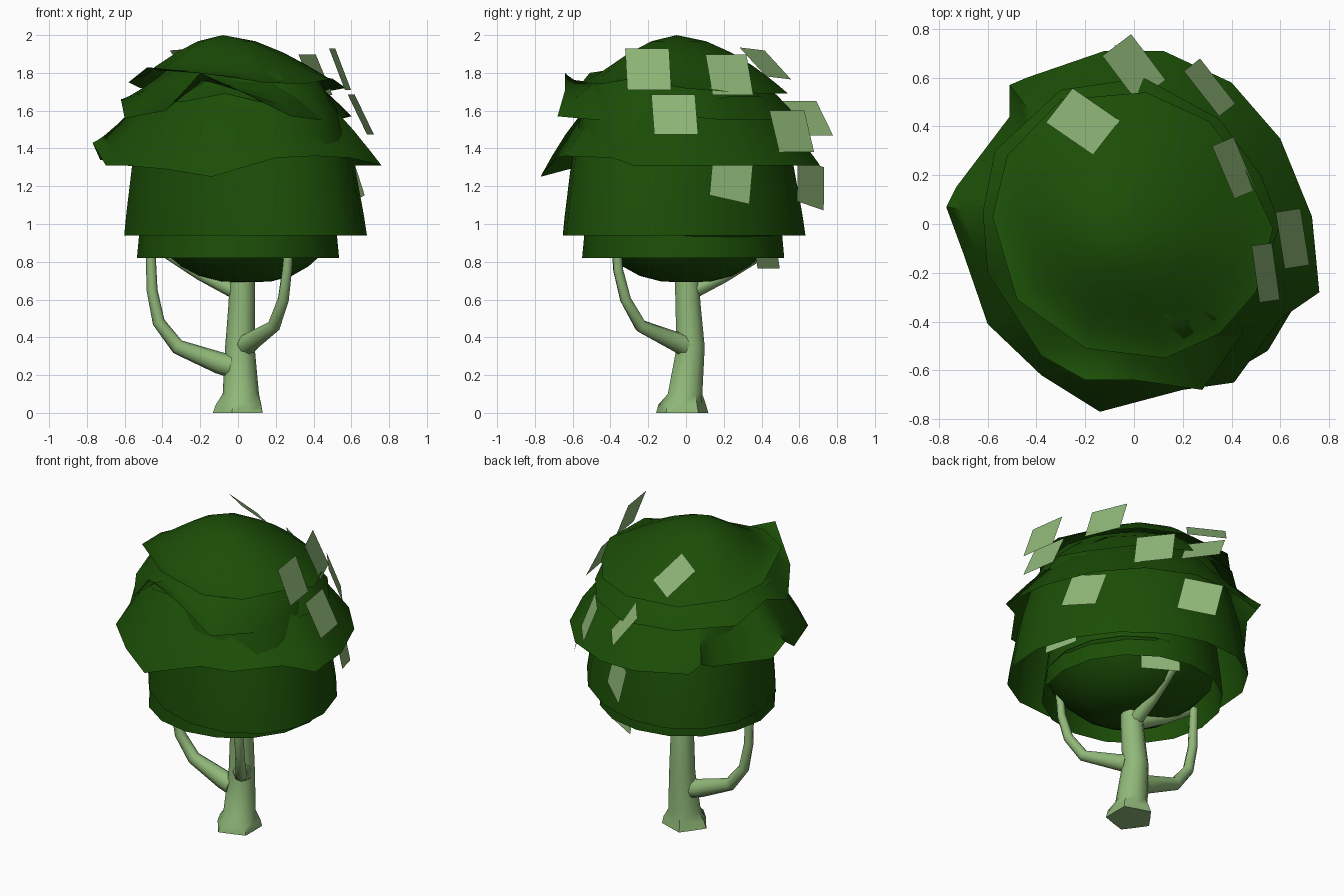
import bpy
import bmesh
from math import sin, cos, pi, tau, radians
from mathutils import Matrix, Vector

cube = bpy.data.objects.get("Cube")
if cube:
    bpy.data.objects.remove(cube)


def make_material(name, colour):
    mat = bpy.data.materials.new(name)
    mat.use_nodes = True
    mat.diffuse_color = colour
    mat.node_tree.nodes["Principled BSDF"].inputs["Base Color"].default_value = colour
    return mat


leaf_green = make_material("dark leaf green", (0.011, 0.076, 0.002, 1))
pale_green = make_material("pale green", (0.28, 0.48, 0.19, 1))


def finish(name, bm, material, smooth=True, angle=50):
    mesh = bpy.data.meshes.new(name)
    bm.to_mesh(mesh)
    bm.free()
    mesh.materials.append(material)
    obj = bpy.data.objects.new(name, mesh)
    bpy.context.collection.objects.link(obj)
    if smooth:
        bpy.ops.object.select_all(action="DESELECT")
        obj.select_set(True)
        bpy.context.view_layer.objects.active = obj
        bpy.ops.object.shade_smooth_by_angle(angle=radians(angle))
    return obj


def bridge(bm, low, high):
    count = len(low)
    for i in range(count):
        j = (i + 1) % count
        bm.faces.new((low[i], low[j], high[j], high[i]))


def tube(name, path, sides=8, upright=False, root_wave=0):
    """Tapered tube through (x, y, z, radius) points."""
    bm = bmesh.new()
    centres = [Vector(p[:3]) for p in path]
    rings = []
    for k, (centre, point) in enumerate(zip(centres, path)):
        ahead = centres[min(k + 1, len(path) - 1)] - centres[max(k - 1, 0)]
        if upright:
            ahead = Vector((0, 0, 1))
        turn = ahead.to_track_quat("Z", "Y")
        ring = []
        for i in range(sides):
            a = tau * i / sides
            r = point[3]
            if k < 2:
                r *= 1 + root_wave * (-1) ** i
            ring.append(bm.verts.new(centre + turn @ Vector((r * cos(a), r * sin(a), 0))))
        rings.append(ring)
    for low, high in zip(rings, rings[1:]):
        bridge(bm, low, high)
    bm.faces.new(rings[0][::-1])
    bm.faces.new(rings[-1])
    return finish(name, bm, pale_green)


def shell(name, rim, apex, power, steps=7):
    """Open dome from a ragged rim to an apex; a higher power gives steeper sides."""
    bm = bmesh.new()
    top = Vector(apex)
    base = min(p[2] for p in rim)
    rings = []
    for k in range(steps):
        spread = 1 - (k / steps) ** 2
        height = base + (top.z - base) * (1 - spread ** power)
        ring = []
        for x, y, z in rim:
            ring.append(bm.verts.new((top.x + (x - top.x) * spread,
                                      top.y + (y - top.y) * spread,
                                      height + (z - base) * spread ** 6)))
        rings.append(ring)
    for low, high in zip(rings, rings[1:]):
        bridge(bm, low, high)
    tip = bm.verts.new(top)
    last = rings[-1]
    for i in range(len(last)):
        bm.faces.new((last[i], last[(i + 1) % len(last)], tip))
    if top.z < base:
        bmesh.ops.reverse_faces(bm, faces=bm.faces[:])
    return finish(name, bm, leaf_green, angle=70)


def oval_rim(x, y, z, long, short, count=16, lift=0.0):
    """Oval whose long axis runs from front left to back right."""
    rim = []
    for i in range(count):
        a = tau * i / count
        u, v = long * cos(a), short * sin(a)
        rim.append((x + (u + v) * cos(pi / 4), y + (v - u) * cos(pi / 4),
                    z + lift * sin(5 * a)))
    return rim


# Trunk with flared roots
tube("trunk", [(0.012, -0.02, 0, 0.132), (0.015, -0.02, 0.045, 0.12),
               (0.015, -0.005, 0.1, 0.096), (0.01, 0.025, 0.35, 0.078),
               (0.02, 0.01, 0.58, 0.07), (0.025, 0, 0.9, 0.062)],
     sides=10, upright=True, root_wave=0.1)

# Branches bending up into the crown
tube("right_branch", [(-0.04, 0, 0.25, 0.062), (-0.1, 0, 0.265, 0.058),
                      (-0.32, 0, 0.35, 0.04), (-0.42, 0, 0.48, 0.033),
                      (-0.455, 0, 0.65, 0.029), (-0.465, 0, 0.92, 0.025)])
tube("front_branch", [(0.04, -0.01, 0.36, 0.06), (0.07, -0.06, 0.38, 0.052),
                      (0.19, -0.24, 0.46, 0.035), (0.24, -0.32, 0.6, 0.03),
                      (0.26, -0.36, 0.76, 0.027), (0.27, -0.37, 0.92, 0.025)])
tube("upper_right_branch", [(0, 0.02, 0.64, 0.045), (-0.2, 0.04, 0.735, 0.033),
                            (-0.37, 0.05, 0.84, 0.027)])
tube("back_branch", [(0.02, 0.02, 0.64, 0.045), (0.02, 0.2, 0.725, 0.035),
                     (0.03, 0.4, 0.84, 0.027)])

# Lower crown
shell("crown_underside", oval_rim(0.03, 0, 0.95, 0.5, 0.5), (0.05, 0, 0.69), 2.8)
shell("lowest_foliage", oval_rim(0, -0.015, 0.82, 0.54, 0.53), (0, 0, 1.6), 8)
shell("lower_foliage", oval_rim(0.04, -0.01, 0.94, 0.72, 0.565), (-0.1, -0.13, 1.85), 6)

# Wide ragged skirt
skirt_rim = [(0.73, 0.03, 1.31), (0.6, 0.35, 1.31), (0.4, 0.58, 1.31),
             (0.12, 0.71, 1.31), (-0.12, 0.71, 1.31), (-0.44, 0.6, 1.33),
             (-0.51, 0.57, 1.4), (-0.51, 0.44, 1.34), (-0.73, 0.15, 1.34),
             (-0.77, 0.07, 1.43), (-0.7, -0.12, 1.31), (-0.6, -0.41, 1.31),
             (-0.38, -0.62, 1.29), (-0.14, -0.77, 1.25), (0.2, -0.68, 1.35),
             (0.41, -0.65, 1.36), (0.6, -0.39, 1.35), (0.76, -0.28, 1.31)]
shell("middle_foliage", skirt_rim, (-0.04, -0.04, 1.88), 2.2)

# Ragged upper layer with a lifted front edge
upper_rim = [(0.6, 0, 1.57), (0.52, 0.2, 1.55), (0.35, 0.43, 1.55),
             (0.04, 0.6, 1.55), (-0.3, 0.55, 1.56), (-0.57, 0.3, 1.57),
             (-0.62, 0.05, 1.66), (-0.6, -0.2, 1.56), (-0.38, -0.54, 1.6),
             (-0.2, -0.64, 1.8), (0, -0.64, 1.71), (0.28, -0.68, 1.57),
             (0.44, -0.46, 1.55)]
shell("upper_foliage", upper_rim, (-0.05, -0.04, 1.9), 2.3)

# Top cap, lifted at the front right corner
shell("high_foliage", oval_rim(-0.02, -0.04, 1.66, 0.53, 0.51, 14, 0.03),
      (-0.06, -0.04, 1.9), 1.9)
cap_rim = [(0.57, -0.02, 1.72), (0.46, 0.22, 1.7), (0.31, 0.42, 1.69),
           (0.05, 0.54, 1.69), (-0.3, 0.51, 1.7), (-0.52, 0.28, 1.72),
           (-0.58, 0.03, 1.75), (-0.48, -0.31, 1.83), (-0.2, -0.51, 1.8),
           (0.13, -0.55, 1.75), (0.35, -0.45, 1.74), (0.5, -0.28, 1.77)]
shell("crown_top", cap_rim, (-0.08, -0.05, 2.0), 1.7)


def leaf_card(name, centre, heading, tilt, roll=0, size=0.235):
    """Flat square whose normal has the given heading and upward tilt."""
    a, e = radians(heading), radians(tilt)
    across = Vector((-sin(a), cos(a), 0)) * size / 2
    down = Vector((sin(e) * cos(a), sin(e) * sin(a), -cos(e))) * size / 2
    spin = Matrix.Rotation(radians(roll), 3, across.cross(-down))
    across, down = spin @ across, spin @ down
    c = Vector(centre)
    bm = bmesh.new()
    corners = (c - across + down, c + across + down, c + across - down, c - across - down)
    bm.faces.new([bm.verts.new(p) for p in corners])
    finish(name, bm, pale_green, smooth=False)


# Square leaf cards on the left and back of the crown
cards = [((-0.21, 0.42, 1.85), 60, 49, -6), ((0, 0.64, 1.56), 37, 39),
         ((0.31, 0.56, 1.49), 38, 21), ((0.41, 0.23, 1.79), 23, 24),
         ((0.65, -0.06, 1.58), 9, 26), ((0.54, -0.2, 1.82), 8, 21),
         ((0.59, 0.24, 1.24), 26, 14, -12), ((0.04, 0.66, 1.21), 54, 8, -12),
         ((0.15, 0.42, 0.88), 60, 10), ((0.57, 0.02, 1.055), 12, 10)]
for number, (centre, *turns) in enumerate(cards, 1):
    leaf_card(f"leaf_card_{number}", centre, *turns)
